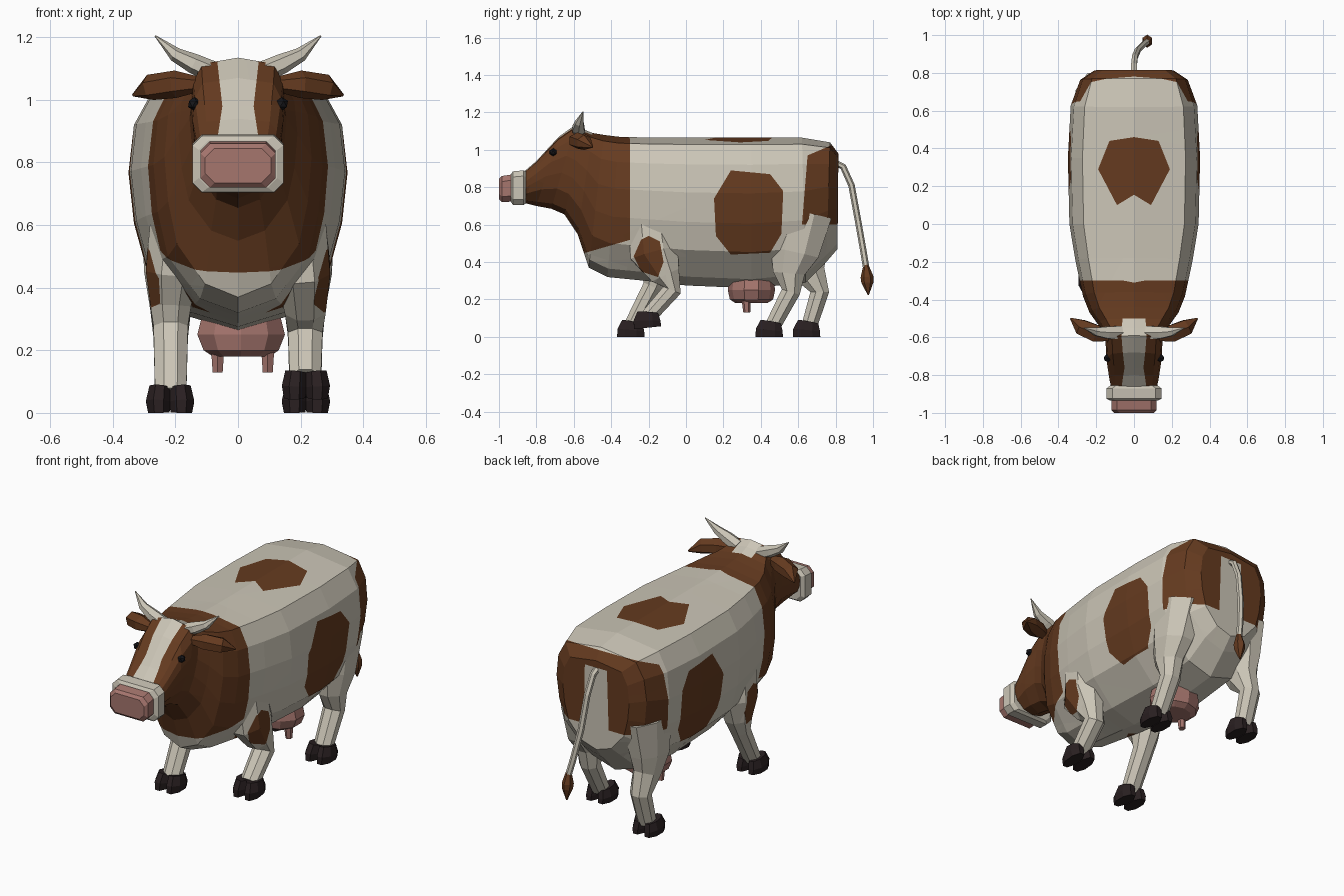
import bpy, bmesh, math
from mathutils import Vector, Matrix

cube = bpy.data.objects.get("Cube")
if cube:
    bpy.data.objects.remove(cube)


def material(name, rgb):
    m = bpy.data.materials.new(name)
    m.use_nodes = True
    m.diffuse_color = (*rgb, 1)
    bsdf = m.node_tree.nodes["Principled BSDF"]
    bsdf.inputs["Base Color"].default_value = (*rgb, 1)
    bsdf.inputs["Roughness"].default_value = 0.9
    return m


cream = material("cream hide", (0.60, 0.56, 0.47))
brown = material("brown hide", (0.13, 0.043, 0.014))
pink = material("pink skin", (0.38, 0.18, 0.155))
dark = material("dark hoof", (0.022, 0.014, 0.015))
black = material("black eye", (0.008, 0.008, 0.01))


def loft(rings):
    """Skin a list of equal-length point rings and cap both ends."""
    bm = bmesh.new()
    loops = [[bm.verts.new(p) for p in ring] for ring in rings]
    n = len(loops[0])
    for a, b in zip(loops, loops[1:]):
        for i in range(n):
            j = (i + 1) % n
            bm.faces.new((a[i], a[j], b[j], b[i]))
    bm.faces.new(loops[0])
    bm.faces.new(loops[-1])
    bmesh.ops.recalc_face_normals(bm, faces=bm.faces)
    return bm


def sweep(stations, sides=8, side=(1, 0, 0)):
    """Tube through (x, y, z, radius along side, other radius)."""
    pts = [Vector(s[:3]) for s in stations]
    grow = 1 / math.cos(math.pi / sides)
    rings = []
    for i, s in enumerate(stations):
        t = (pts[min(i + 1, len(pts) - 1)] - pts[max(i - 1, 0)]).normalized()
        u = Vector(side)
        u = (u - t * u.dot(t)).normalized()
        v = t.cross(u)
        angles = [(k + 0.5) * math.tau / sides for k in range(sides)]
        rings.append([pts[i] + (u * math.cos(a) * s[3] + v * math.sin(a) * s[4]) * grow
                      for a in angles])
    return loft(rings)


def finish(name, bm, *mats):
    mesh = bpy.data.meshes.new(name)
    bm.to_mesh(mesh)
    bm.free()
    for m in mats:
        mesh.materials.append(m)
    ob = bpy.data.objects.new(name, mesh)
    bpy.context.scene.collection.objects.link(ob)
    return ob


def patch(bm, pts, a, b, index, ok=lambda c, n: True):
    """Cut a convex outline, seen in axes a and b, into the faces and colour it."""
    middle = Vector((0, 0, 0))
    for p in pts:
        middle[a] += p[0] / len(pts)
        middle[b] += p[1] / len(pts)
    planes = []

    def inside():
        bm.normal_update()
        found = []
        for f in bm.faces:
            c = f.calc_center_median()
            if ok(c, f.normal) and all((c - co).dot(no) > 0 for co, no in planes):
                found.append(f)
        return found

    for p, q in zip(pts, pts[1:] + pts[:1]):
        co, no = Vector((0, 0, 0)), Vector((0, 0, 0))
        co[a], co[b] = p
        no[a], no[b] = q[1] - p[1], p[0] - q[0]
        no.normalize()
        if (middle - co).dot(no) < 0:
            no.negate()
        faces = inside()
        geom = faces + list(dict.fromkeys(e for f in faces for e in f.edges))
        geom += list(dict.fromkeys(v for f in faces for v in f.verts))
        bmesh.ops.bisect_plane(bm, geom=geom, dist=1e-5, plane_co=co, plane_no=no)
        planes.append((co, no))
    for f in inside():
        f.material_index = index


# Body, neck and head: one skin of rings, each (y top, z top, y bottom, z bottom, half width)
body_rings = [
    (.815, .98, .81, .47, .21), (.77, 1.04, .75, .40, .285), (.62, 1.065, .64, .29, .335),
    (.35, 1.065, .35, .26, .35), (0, 1.065, 0, .275, .342), (-.18, 1.065, -.22, .30, .31),
    (-.36, 1.07, -.42, .32, .27), (-.44, 1.08, -.52, .37, .235), (-.50, 1.09, -.58, .55, .19),
    (-.55, 1.11, -.65, .655, .155), (-.59, 1.135, -.72, .685, .15),
    (-.68, 1.07, -.80, .70, .145), (-.80, .94, -.86, .715, .13), (-.87, .88, -.87, .72, .12)]
half = [(0, 0), (.78, .045), (.95, .18), (1, .37), (.95, .57), (.83, .76), (.45, .94), (0, 1)]
outline = half + [(-w, t) for w, t in half[-2:0:-1]]
body = loft([[(w * hw, yt + (yb - yt) * t, zt + (zb - zt) * t) for w, t in outline]
             for yt, zt, yb, zb, hw in body_rings])

# Hide markings
fore = [(-1.1, 1.3), (-.3, 1.3), (-.3, 1.06), (-.13, .92), (-.26, .53), (-.52, .455), (-1.1, .3)]
flank = [(.24, .89), (.45, .87), (.52, .78), (.51, .55), (.45, .45), (.24, .44), (.16, .54), (.15, .74)]
rump = [(.65, .97), (.79, 1.03), (.9, 1.03), (.9, .6), (.62, .6)]
shoulder = [(-.2, .54), (-.14, .51), (-.12, .4), (-.15, .32), (-.24, .35), (-.28, .43), (-.24, .52)]
patch(body, fore, 1, 2, 1)
patch(body, flank, 1, 2, 1, lambda c, n: abs(n.x) > .3)
patch(body, rump, 1, 2, 1)
patch(body, [(-.07, .94), (.07, .94), (.08, .55), (-.08, .55)], 0, 2, 0,
      lambda c, n: c.y > .72 and n.y > .5)
for s in (1, -1):
    patch(body, [(0, .46), (s * .13, .44), (s * .19, .29), (s * .09, .1), (0, .155)], 0, 1, 1,
          lambda c, n: n.z > .5)
    patch(body, shoulder, 1, 2, 1, lambda c, n: n.x * s > .3)
for top, bottom in (((.075, 1.2), (.05, .98)), ((.05, .98), (.07, .85))):
    patch(body, [top, bottom, (-bottom[0], bottom[1]), (-top[0], top[1])], 0, 2, 0,
          lambda c, n: c.y < -.5 and n.z > .2)
finish("body_and_head", body, cream, brown)


# Muzzle: chamfered rectangles along y
def chamfered(y, z, hx, hz):
    c = .03
    quarter = [(hx, hz - c), (hx - c, hz)]
    pts = quarter + [(-x, h) for x, h in quarter[::-1]]
    pts += [(-x, -h) for x, h in pts]
    return [(x, y, z + h) for x, h in pts]


finish("muzzle_band", loft([chamfered(*r) for r in (
    (-.855, .80, .125, .085), (-.87, .797, .145, .093),
    (-.925, .795, .145, .09), (-.935, .795, .125, .075))]), cream)
finish("nose", loft([chamfered(*r) for r in (
    (-.92, .797, .12, .073), (-.985, .79, .12, .07), (-1, .79, .105, .055))]), pink)

# Legs: y and z of the path differ per leg, thickness is shared
front_size = [(.19, .09, .12), (.21, .085, .13), (.215, .065, .08), (.215, .055, .05), (.215, .05, .042)]
hind_size = [(.2, .11, .16), (.215, .085, .13), (.215, .065, .085), (.215, .055, .05), (.215, .05, .042)]
legs = [
    ("front_left", 1, front_size, [(-.19, .62), (-.17, .45), (-.11, .33), (-.075, .25), (-.2, .11)],
     (-.205, .05, .1)),
    ("front_right", -1, front_size, [(-.19, .62), (-.17, .45), (-.165, .34), (-.18, .27), (-.29, .06)],
     (-.295, 0, 0)),
    ("hind_left", 1, hind_size, [(.62, .66), (.58, .45), (.55, .34), (.56, .24), (.465, .06)],
     (.445, 0, 0)),
    ("hind_right", -1, hind_size, [(.64, .66), (.63, .45), (.66, .34), (.715, .24), (.66, .06)],
     (.645, 0, 0))]
for name, s, size, path, (hoof_y, hoof_z, tilt) in legs:
    leg = sweep([(s * x, y, z, rx, ry) for (x, rx, ry), (y, z) in zip(size, path)])
    if size is front_size:
        patch(leg, fore, 1, 2, 1)
        patch(leg, shoulder, 1, 2, 1, lambda c, n: n.x * s > .2)
    finish(name + "_leg", leg, cream, brown)
    # Cloven hoof: two toes that part at the front
    for k, toe in ((-1, "inner"), (1, "outer")):
        bm = sweep([(k * .036, 0, 0, .034, .073), (k * .037, 0, .035, .04, .072),
                    (k * .032, .008, .08, .034, .055)])
        bmesh.ops.rotate(bm, verts=bm.verts, matrix=Matrix.Rotation(tilt + 0.0, 3, "X"))
        bmesh.ops.translate(bm, verts=bm.verts, vec=(s * .217, hoof_y, hoof_z))
        finish(f"{name}_{toe}_toe", bm, dark)

# Horns, ears and eyes
for s, label in ((1, "left"), (-1, "right")):
    finish(label + "_horn", sweep([
        (s * .07, -.575, 1.085, .035, .03), (s * .14, -.575, 1.115, .032, .028),
        (s * .2, -.57, 1.145, .022, .02), (s * .265, -.55, 1.205, .002, .002)],
        6, (0, 1, 0)), cream)
    finish(label + "_ear", sweep([
        (s * .12, -.6, 1.05, .02, .02), (s * .2, -.58, 1.05, .045, .038),
        (s * .28, -.545, 1.04, .04, .036), (s * .335, -.5, 1.015, .004, .004)],
        6, (0, 1, 0)), brown)
    eye = bmesh.new()
    bmesh.ops.create_icosphere(eye, subdivisions=1, radius=.022)
    bmesh.ops.translate(eye, verts=eye.verts, vec=(s * .14, -.71, .987))
    finish(label + "_eye", eye, black)

# Udder and teats
finish("udder", sweep([(.01, .35, .33, .12, .11), (.01, .35, .25, .14, .12),
                       (.01, .35, .2, .12, .11), (.01, .35, .18, .09, .08)], 10), pink)
for s, label in ((1, "left"), (-1, "right")):
    finish(label + "_teat", sweep([(.015 + s * .08, .32, .22, .022, .022),
                                   (.015 + s * .08, .325, .13, .016, .016)], 6), pink)

# Tail with a tuft
finish("tail", sweep([(x, y, z, .015, .015) for x, y, z in (
    (0, .79, .935), (0, .84, .91), (.005, .885, .81), (.02, .92, .62),
    (.05, .95, .45), (.07, .965, .36))], 6), cream)
finish("tail_tuft", sweep([(.068, .962, .385, .012, .012), (.07, .968, .32, .026, .03),
                           (.071, .97, .29, .024, .028), (.072, .975, .225, .003, .003)], 6), brown)
